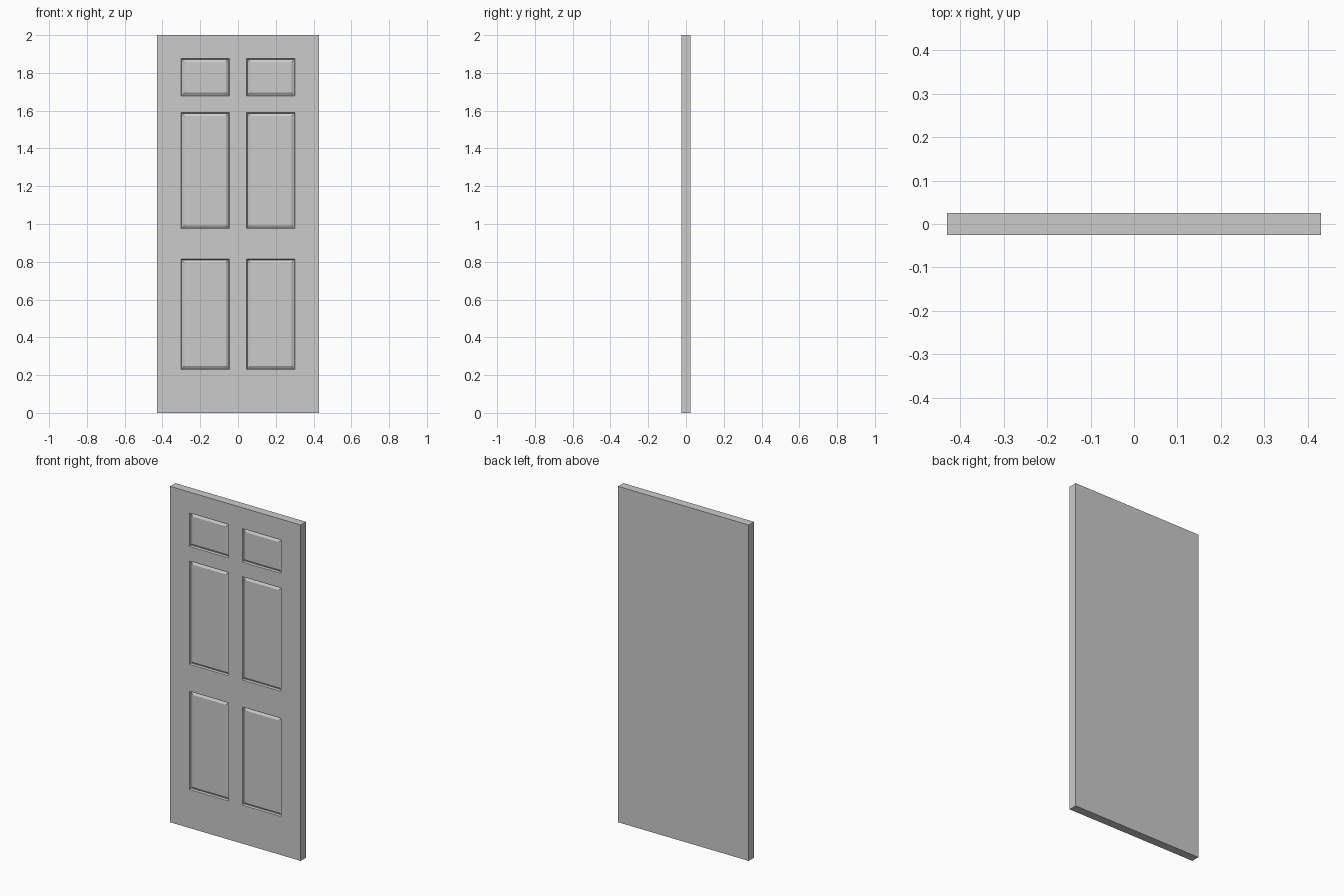
import bpy, bmesh

if "Cube" in bpy.data.objects:
    bpy.data.objects.remove(bpy.data.objects["Cube"])

W, T, H = 0.86, 0.05, 2.0
X_CUTS = [-0.302, -0.046, 0.046, 0.302]
Z_ROWS = [(0.23, 0.814), (0.975, 1.59), (1.677, 1.876)]

# Door slab
bm = bmesh.new()
bmesh.ops.create_cube(bm, size=1)
for v in bm.verts:
    v.co = (v.co.x * W, v.co.y * T, (v.co.z + 0.5) * H)


def cut(co, no):
    bmesh.ops.bisect_plane(bm, geom=bm.verts[:] + bm.edges[:] + bm.faces[:],
                           plane_co=co, plane_no=no)


# Panel outlines: stiles and rails
for x in X_CUTS:
    cut((x, 0, 0), (1, 0, 0))
for row in Z_ROWS:
    for z in row:
        cut((0, 0, z), (0, 0, 1))


def is_panel(f):
    c = f.calc_center_median()
    return (f.normal.y < -0.9 and 0.046 < abs(c.x) < 0.302
            and any(a < c.z < b for a, b in Z_ROWS))


bm.normal_update()
panels = [f for f in bm.faces if is_panel(f)]

# Steep groove wall, narrow groove floor, then slope up to the raised field
for thickness, depth in ((0.004, -0.01), (0.003, 0.0), (0.011, 0.007)):
    bmesh.ops.inset_individual(bm, faces=panels, thickness=thickness,
                               depth=depth, use_even_offset=True)
    bm.normal_update()

# Clean the leftover coplanar cuts
bmesh.ops.dissolve_limit(bm, angle_limit=0.01, verts=bm.verts[:], edges=bm.edges[:])

mesh = bpy.data.meshes.new("door_panel")
bm.to_mesh(mesh)
bm.free()
door = bpy.data.objects.new("door_panel", mesh)
bpy.context.collection.objects.link(door)
